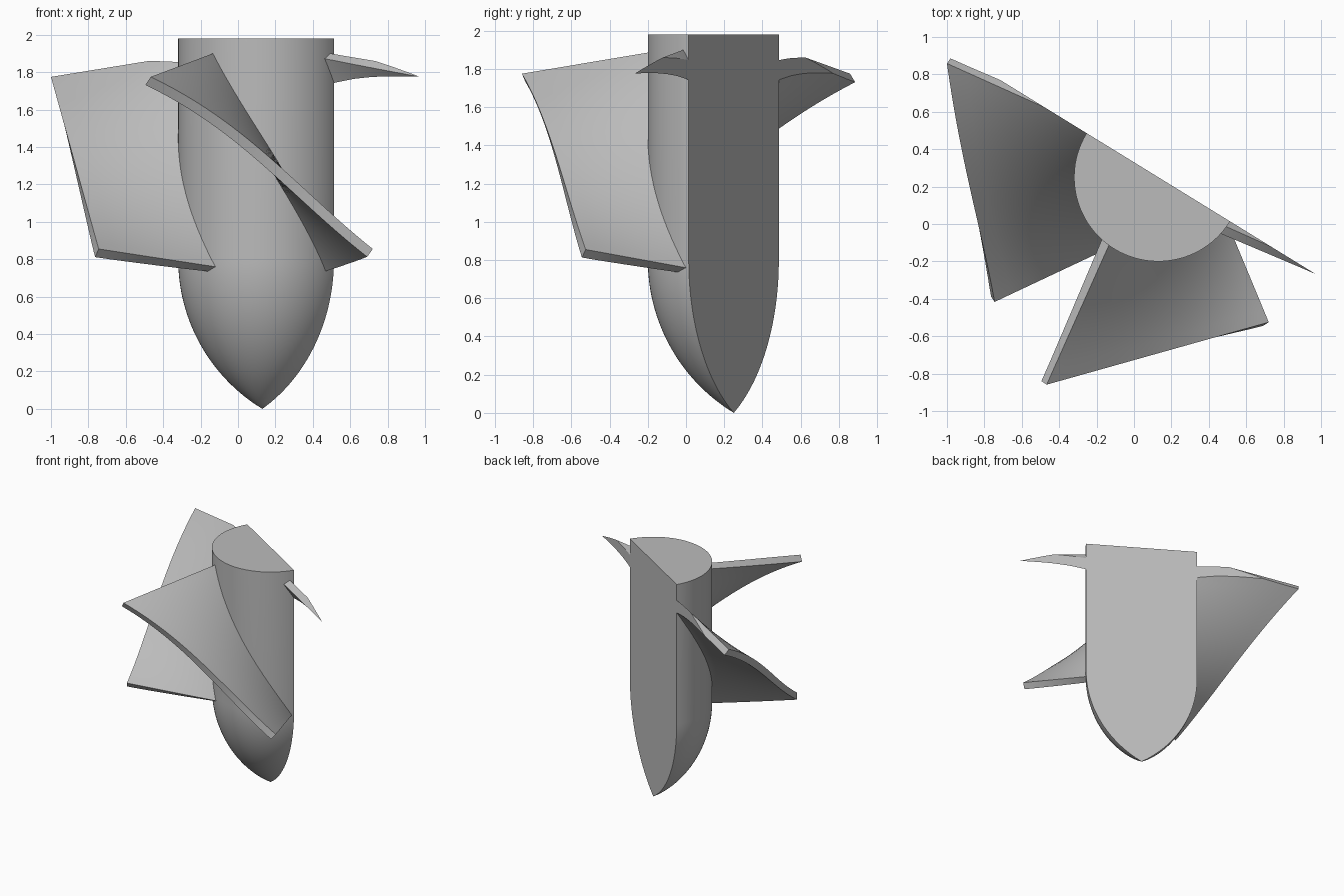
import bpy
import bmesh
from math import sin, cos, radians, sqrt
from mathutils import Vector, Matrix

cube = bpy.data.objects.get("Cube")
if cube:
    bpy.data.objects.remove(cube, do_unlink=True)

AXIS = Vector((0.13, 0.25, 0))       # where the shaft axis stands
RADIUS, HEIGHT, NOSE = 0.45, 1.98, 0.8
CUT_ANGLE = radians(-31.6)           # section plane through the axis
CUT_NORMAL = Vector((-sin(CUT_ANGLE), cos(CUT_ANGLE), 0))
THICK = 0.055

grey = bpy.data.materials.new("plain grey")
grey.use_nodes = True
grey.diffuse_color = (0.5, 0.5, 0.5, 1)
grey.node_tree.nodes["Principled BSDF"].inputs["Base Color"].default_value = (0.5, 0.5, 0.5, 1)


def finish(bm, name):
    """Close open edges and turn the bmesh into a shaded object."""
    bmesh.ops.remove_doubles(bm, verts=bm.verts, dist=1e-5)
    bmesh.ops.holes_fill(bm, edges=[e for e in bm.edges if e.is_boundary], sides=0)
    bmesh.ops.recalc_face_normals(bm, faces=bm.faces)
    mesh = bpy.data.meshes.new(name)
    bm.to_mesh(mesh)
    bm.free()
    mesh.materials.append(grey)
    obj = bpy.data.objects.new(name, mesh)
    obj.location = AXIS
    bpy.context.collection.objects.link(obj)
    bpy.ops.object.select_all(action='DESELECT')
    obj.select_set(True)
    bpy.context.view_layer.objects.active = obj
    bpy.ops.object.shade_smooth_by_angle(angle=radians(30))


def polar(r, angle, z):
    return Vector((r * cos(angle), r * sin(angle), z))


# Half hub: ogive nose and straight shaft, swept half a turn
def build_hub():
    bm = bmesh.new()
    arc = (NOSE ** 2 + RADIUS ** 2) / (2 * RADIUS)
    points = []
    for i in range(25):
        z = NOSE * i / 24
        points.append((RADIUS - arc + sqrt(arc ** 2 - (NOSE - z) ** 2), z))
    points += [(RADIUS, HEIGHT), (0, HEIGHT)]
    start = CUT_ANGLE + radians(180)
    verts = [bm.verts.new(polar(r, start, z)) for r, z in points]
    edges = [bm.edges.new(pair) for pair in zip(verts, verts[1:])]
    bmesh.ops.spin(bm, geom=verts + edges, cent=(0, 0, 0), axis=(0, 0, 1),
                   angle=radians(180), steps=48)
    finish(bm, "hub")


# Outer trims: a vertical plane, and a plane sloping inward toward the bottom
def vertical_trim(angle, t):
    return 0.906 / cos(angle - radians(285.7))


def sloped_trim(angle, t):
    return (1.13 - 0.255 * t) / cos(angle - radians(270))


# Twisted blade: straight ribs from a root helix to the outer trim
def build_blade(name, turn, trim, rows=28, cols=8):
    bm = bmesh.new()
    grid = []
    for i in range(rows + 1):
        t = i / rows
        root = polar(RADIUS, radians(234 + 92 * t), 1.9 - 1.14 * t)
        angle = radians(241.7 + 65.6 * t)
        tip = polar(trim(angle, t), angle, 1.775 - 0.92 * t)
        grid.append([bm.verts.new(root.lerp(tip, -0.12 + 1.12 * j / cols))
                     for j in range(cols + 1)])
    for a, b in zip(grid, grid[1:]):
        for j in range(cols):
            bm.faces.new((a[j], b[j], b[j + 1], a[j + 1]))
    bm.normal_update()

    # Lower skin, offset along the normals, with side walls
    upper_faces, rim = list(bm.faces), [e for e in bm.edges if e.is_boundary]
    lower = {}
    for v in list(bm.verts):
        n = v.normal if v.normal.z > 0 else -v.normal
        lower[v] = bm.verts.new(v.co - n * THICK)
    for f in upper_faces:
        bm.faces.new([lower[v] for v in reversed(f.verts)])
    for e in rim:
        a, b = e.verts
        bm.faces.new((a, b, lower[b], lower[a]))

    # Turn into place and cut on the section plane
    bmesh.ops.rotate(bm, verts=bm.verts, cent=(0, 0, 0),
                     matrix=Matrix.Rotation(radians(turn), 3, 'Z'))
    bmesh.ops.bisect_plane(bm, geom=bm.verts[:] + bm.edges[:] + bm.faces[:],
                           plane_co=(0, 0, 0), plane_no=CUT_NORMAL, clear_outer=True)
    finish(bm, name)


build_hub()
build_blade("front_blade", 0, vertical_trim)
build_blade("right_blade", -90, sloped_trim)
build_blade("left_blade", 90, vertical_trim)
